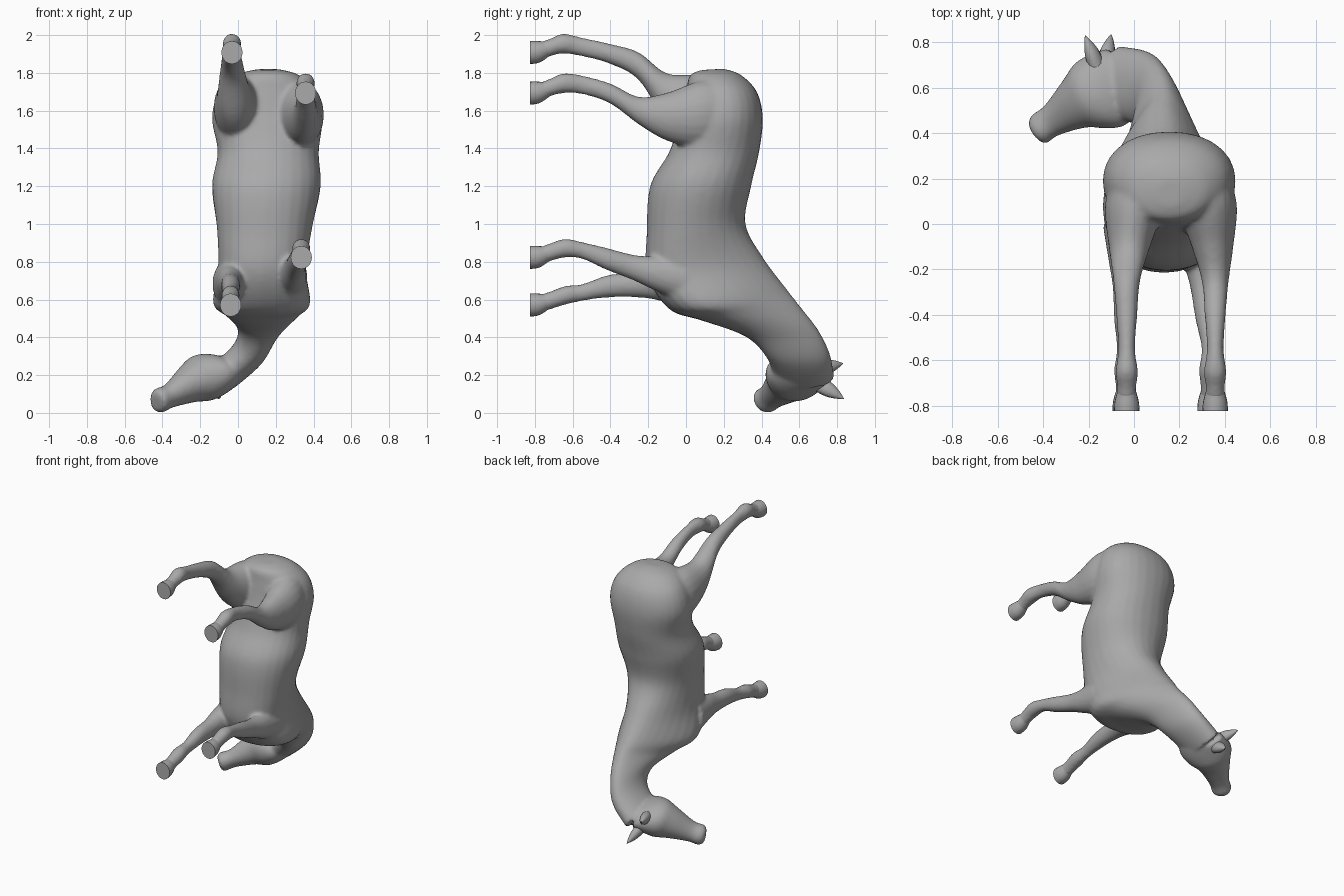
import bpy, bmesh, math
from mathutils import Vector as V

if "Cube" in bpy.data.objects:
    bpy.data.objects.remove(bpy.data.objects["Cube"])

coat = bpy.data.materials.new("grey_coat")
coat.diffuse_color = (0.40, 0.40, 0.40, 1)
coat.use_nodes = True
coat.node_tree.nodes["Principled BSDF"].inputs["Base Color"].default_value = coat.diffuse_color


def catmull(a, b, c, d, t):
    return 0.5 * (2 * b + (c - a) * t + (2 * a - 5 * b + 4 * c - d) * t * t
                  + (3 * b - a - 3 * c + d) * t ** 3)


def loft(bm, rings, steps=6, sides=28, power=2.0):
    """Skin of egg-shaped rings, each (centre, half axis, half axis, egg taper)."""
    dense = []
    last = len(rings) - 1
    for i in range(last):
        p = [rings[max(0, min(last, i + k))] for k in (-1, 0, 1, 2)]
        for s in range(steps):
            dense.append([catmull(*(q[j] for q in p), s / steps) for j in range(4)])
    dense.append(rings[-1])
    loops = []
    for c, u, w, egg in dense:
        loop = []
        for k in range(sides):
            a = 2 * math.pi * k / sides
            ca, sa = [math.copysign(abs(f) ** (2 / power), f) for f in (math.cos(a), math.sin(a))]
            loop.append(bm.verts.new(c + u * ca + w * sa * (1 - egg * ca)))
        loops.append(loop)
    for l0, l1 in zip(loops, loops[1:]):
        for k in range(sides):
            n = (k + 1) % sides
            bm.faces.new((l0[k], l0[n], l1[n], l1[k]))
    bm.faces.new(loops[0][::-1])
    bm.faces.new(loops[-1])


def finish(bm, name):
    bmesh.ops.recalc_face_normals(bm, faces=bm.faces)
    me = bpy.data.meshes.new(name)
    bm.to_mesh(me)
    bm.free()
    me.materials.append(coat)
    ob = bpy.data.objects.new(name, me)
    bpy.context.collection.objects.link(ob)
    return ob


def shade(ob, angle=40):
    bpy.ops.object.select_all(action='DESELECT')
    ob.select_set(True)
    bpy.context.view_layer.objects.active = ob
    bpy.ops.object.shade_smooth_by_angle(angle=math.radians(angle))


def trunk_ring(by, bz, fy, fz, x, w, egg):
    """Ring between a back point and a belly point; the neck turns below z = 0.5."""
    b, f = V((x, by, bz)), V((x, fy, fz))
    turn = 3.2 * max(0, 0.5 - bz)
    return ((b + f) / 2, (b - f) / 2, V((math.cos(turn), 0, -math.sin(turn))) * w, egg)


def leg_ring(y, z, rz, x, rx):
    return (V((x, y, z)), V((0, 0, rz)), V((rx, 0, 0)), 0)


skin = bmesh.new()

# trunk and neck, from the rump to the poll
trunk = [(0.20, 1.822, 0.08, 1.815, 0.16, 0.06, 0),
         (0.29, 1.79, 0.02, 1.785, 0.155, 0.17, 0),
         (0.375, 1.70, 0.0, 1.70, 0.155, 0.258, 0),
         (0.407, 1.56, -0.03, 1.56, 0.155, 0.293, 0),
         (0.387, 1.38, -0.09, 1.38, 0.16, 0.268, 0),
         (0.345, 1.20, -0.19, 1.20, 0.15, 0.288, 0),
         (0.315, 1.00, -0.208, 0.95, 0.14, 0.25, 0.1),
         (0.41, 0.82, -0.205, 0.73, 0.128, 0.225, 0.25),
         (0.53, 0.66, -0.09, 0.55, 0.125, 0.235, 0.45),
         (0.60, 0.57, 0.08, 0.49, 0.13, 0.175, 0.45),
         (0.70, 0.44, 0.31, 0.41, 0.105, 0.105, 0.25),
         (0.762, 0.31, 0.42, 0.31, 0.05, 0.09, 0.1),
         (0.785, 0.19, 0.46, 0.21, -0.07, 0.085, 0)]
loft(skin, [trunk_ring(*r) for r in trunk], power=2.15)

# head, turned to the side: brow point, jaw point, height, half width
head = []
for tx, ty, jx, jy, z, w in ((-0.462, 0.44, -0.418, 0.37, 0.052, 0.043),
                             (-0.448, 0.48, -0.388, 0.355, 0.062, 0.066),
                             (-0.39, 0.525, -0.335, 0.39, 0.088, 0.064),
                             (-0.30, 0.645, -0.21, 0.425, 0.155, 0.105),
                             (-0.255, 0.71, -0.12, 0.42, 0.182, 0.127),
                             (-0.19, 0.75, -0.05, 0.43, 0.20, 0.115),
                             (-0.11, 0.775, 0.0, 0.47, 0.21, 0.085)):
    t, j = V((tx, ty, z - 0.015)), V((jx, jy, z + 0.02))
    head.append(((t + j) / 2, (t - j) / 2, V((0.35, 0, -0.94)) * w, 0))
loft(skin, head)

# leg pairs: y, right height, left height, half depth, half width, from the pastern up
hind = ((-0.77, 1.70, 1.915, 0.051, 0.046), (-0.72, 1.722, 1.934, 0.047, 0.042),
        (-0.65, 1.745, 1.955, 0.053, 0.05), (-0.55, 1.737, 1.937, 0.05, 0.037),
        (-0.40, 1.69, 1.90, 0.054, 0.047), (-0.25, 1.60, 1.835, 0.074, 0.06),
        (-0.10, 1.568, 1.67, 0.128, 0.092), (0.08, 1.58, 1.61, 0.18, 0.13),
        (0.22, 1.60, 1.61, 0.15, 0.11))
fore = ((-0.77, 0.83, 0.578, 0.05, 0.046), (-0.72, 0.85, 0.595, 0.048, 0.042),
        (-0.64, 0.872, 0.622, 0.05, 0.049), (-0.55, 0.86, 0.637, 0.045, 0.037),
        (-0.42, 0.815, 0.669, 0.059, 0.049), (-0.28, 0.77, 0.68, 0.068, 0.055),
        (-0.17, 0.74, 0.69, 0.09, 0.072), (0.0, 0.71, 0.685, 0.13, 0.1))
for pair, rows, mid, knee, lean in (("hind", hind, 0.163, -0.2, 0.12),
                                    ("fore", fore, 0.148, -0.55, 0.12)):
    for side, sign, col in (("right", 1, 1), ("left", -1, 2)):
        rings = []
        for r in rows:
            x = mid + sign * (0.195 if pair == "hind" else 0.187)
            x -= (sign if pair == "hind" else max(sign, 0)) * lean * max(0, r[0] - knee)
            rings.append(leg_ring(r[0], r[col], r[3], x, r[4]))
        loft(skin, rings, sides=20)
        # hoof with a flat sole
        x, z = rings[0][0].x, rings[0][0].z - 0.005
        hoof = bmesh.new()
        loft(hoof, [leg_ring(y, z + dz, r, x, r * 0.92) for y, dz, r in
                    ((-0.825, -0.002, 0.061), (-0.79, 0, 0.059), (-0.76, 0.005, 0.052),
                     (-0.72, 0.02, 0.038))], steps=3, sides=20)
        shade(finish(hoof, f"{pair}_{side}_hoof"))

# fuse the skin into one smooth surface
body = finish(skin, "body")
remesh = body.modifiers.new("fuse", 'REMESH')
remesh.mode = 'VOXEL'
remesh.voxel_size = 0.012
relax = body.modifiers.new("relax", 'SMOOTH')
relax.factor = 0.5
relax.iterations = 8
shade(body, 80)
bpy.ops.object.modifier_apply(modifier="fuse")
bpy.ops.object.modifier_apply(modifier="relax")
shade(body, 80)

# pointed ears
for name, base, tip in (("ear_left", (-0.165, 0.70, 0.235), (-0.215, 0.83, 0.262)),
                        ("ear_right", (-0.125, 0.71, 0.15), (-0.10, 0.835, 0.075))):
    base, tip = V(base), V(tip)
    d = (tip - base).normalized()
    u = d.cross(V((0.85, 0.2, 0.3))).normalized()
    w = d.cross(u)
    ear = bmesh.new()
    loft(ear, [(base.lerp(tip, t), u * r, w * r * 0.8, 0) for t, r in
               ((0, 0.045), (0.4, 0.04), (0.75, 0.022), (1, 0.002))], steps=3, sides=12)
    shade(finish(ear, name))
